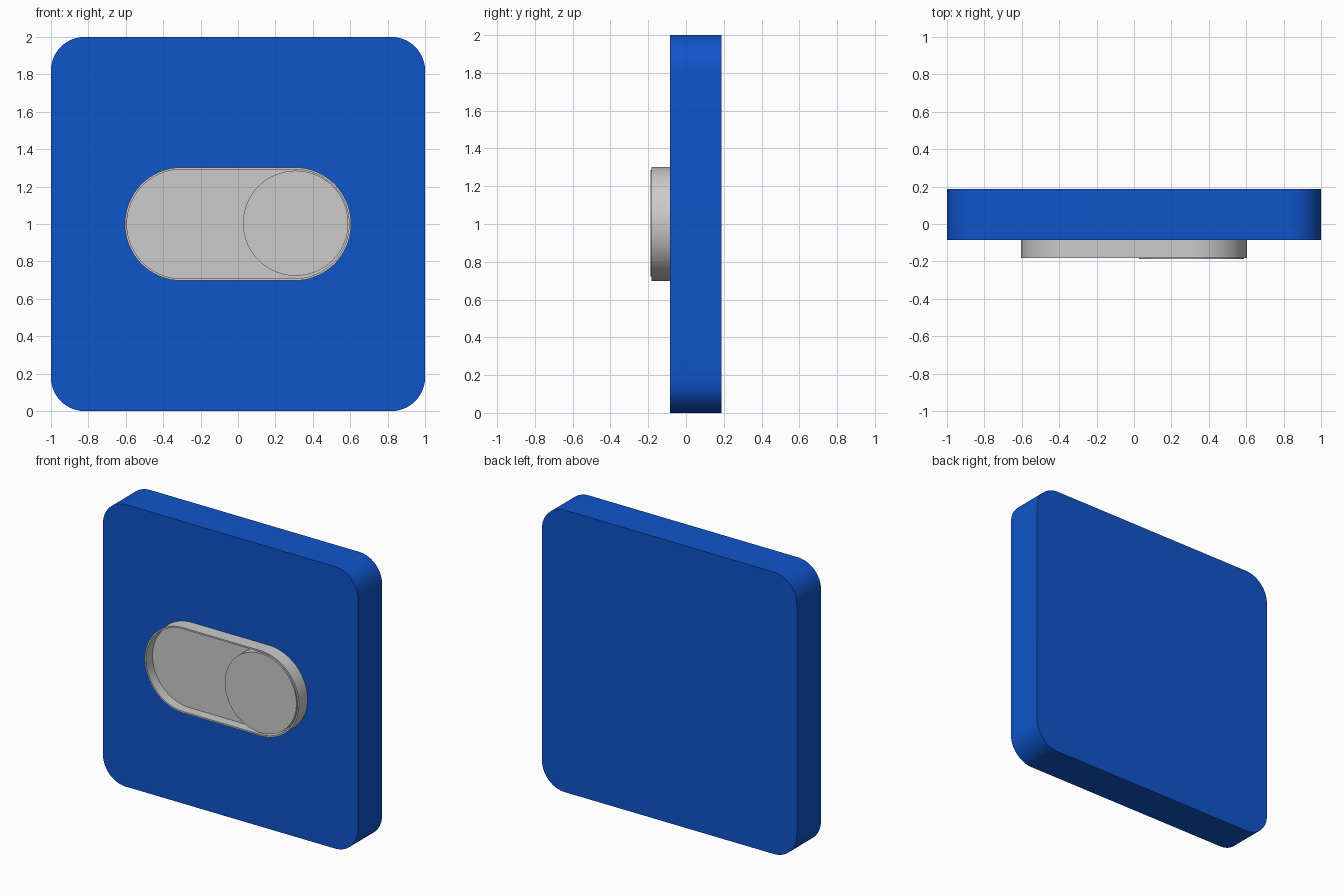
import bpy, bmesh
from math import sin, cos, pi

if "Cube" in bpy.data.objects:
    bpy.data.objects.remove(bpy.data.objects["Cube"])


def rounded_outline(hx, hz, r, cx=0.0, cz=1.0, n=24):
    """Rounded rectangle in the XZ plane, counter-clockwise seen from the front."""
    pts = []
    for k, (sx, sz) in enumerate([(1, 1), (-1, 1), (-1, -1), (1, -1)]):
        for i in range(n + 1):
            a = (k + i / n) * pi / 2
            pts.append((cx + sx * (hx - r) + r * cos(a), cz + sz * (hz - r) + r * sin(a)))
    return pts


def loft(name, sections, material=None):
    """Skin a list of (outline, y) sections from back to front and cap both ends."""
    bm = bmesh.new()
    rings = [[bm.verts.new((x, y, z)) for x, z in pts] for pts, y in sections]
    n = len(rings[0])
    for a, b in zip(rings, rings[1:]):
        for i in range(n):
            j = (i + 1) % n
            bm.faces.new((a[i], a[j], b[j], b[i]))
    bm.faces.new(rings[0][::-1])
    bm.faces.new(rings[-1])
    bmesh.ops.remove_doubles(bm, verts=bm.verts, dist=1e-5)
    bmesh.ops.recalc_face_normals(bm, faces=bm.faces)
    mesh = bpy.data.meshes.new(name)
    bm.to_mesh(mesh)
    bm.free()
    obj = bpy.data.objects.new(name, mesh)
    bpy.context.collection.objects.link(obj)
    if material:
        mesh.materials.append(material)
    bpy.ops.object.select_all(action='DESELECT')
    obj.select_set(True)
    bpy.context.view_layer.objects.active = obj
    bpy.ops.object.shade_smooth_by_angle(angle=0.6)
    return obj


blue = bpy.data.materials.new("blue")
blue.diffuse_color = (0.005, 0.09, 0.6, 1)
blue.use_nodes = True
blue.node_tree.nodes["Principled BSDF"].inputs["Base Color"].default_value = blue.diffuse_color

# Wall plate with rounded corners
plate = rounded_outline(1.0, 1.0, 0.18)
loft("wall_plate", [(plate, 0.187), (plate, -0.085)], blue)

# Pill-shaped tray: outer wall, thin rim, recessed floor
outer = rounded_outline(0.605, 0.303, 0.303)
inner = rounded_outline(0.594, 0.292, 0.292)
loft("slider_tray", [(outer, -0.08), (outer, -0.182), (inner, -0.182), (inner, -0.11)])

# Round knob at the right end of the tray
knob = rounded_outline(0.281, 0.281, 0.281, cx=0.308, cz=1.004)
loft("slider_knob", [(knob, -0.105), (knob, -0.187)])
